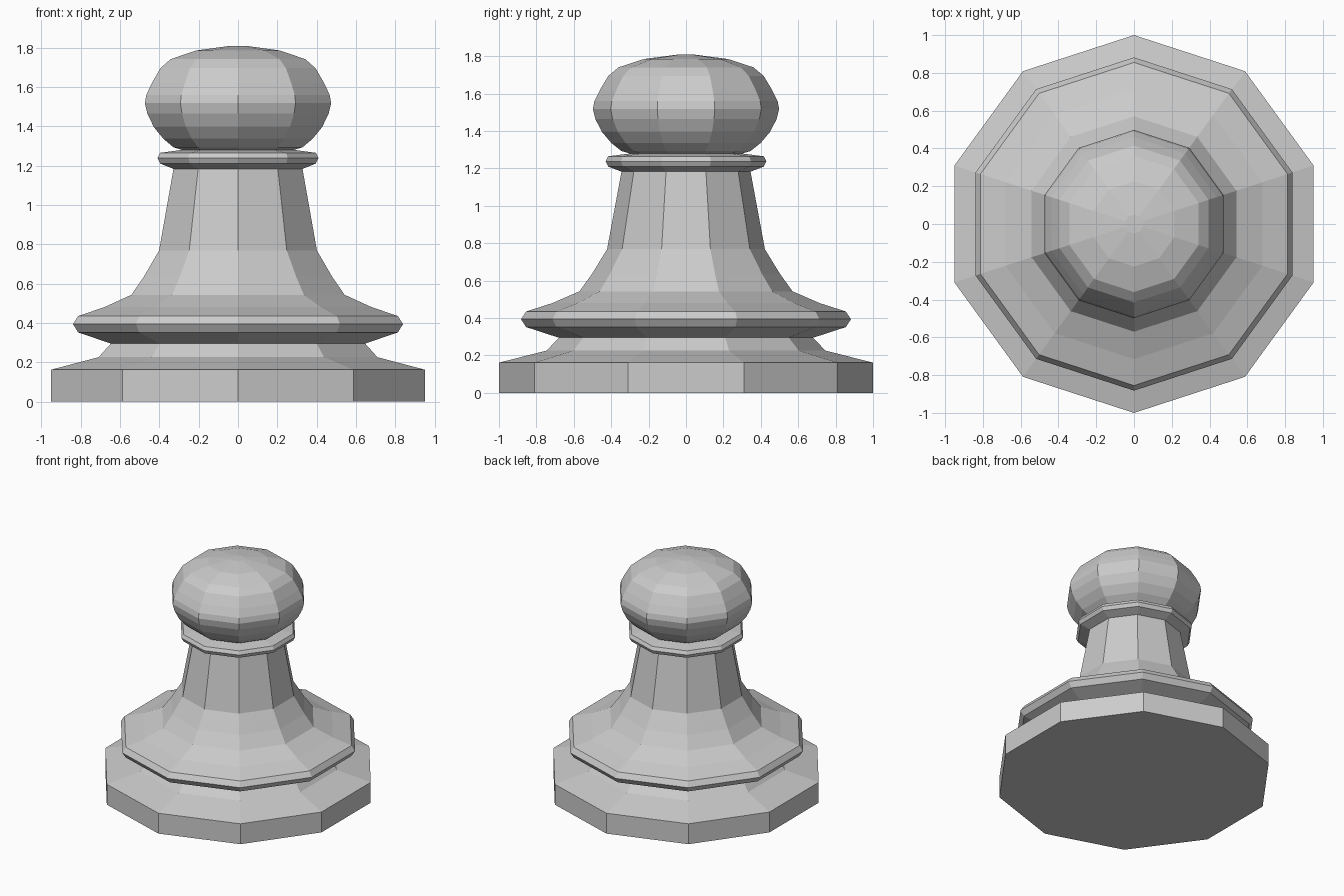
import bpy, bmesh
from math import cos, sin, pi

if "Cube" in bpy.data.objects:
    bpy.data.objects.remove(bpy.data.objects["Cube"])

SIDES = 10


def lathe(name, profile, cap_bottom=False, cap_top=False):
    """Turn a (radius, height) profile into a faceted ten-sided part."""
    bm = bmesh.new()
    rings = []
    for r, z in profile:
        angles = [pi / 2 + 2 * pi * i / SIDES for i in range(SIDES)]
        rings.append([bm.verts.new((r * cos(a), r * sin(a), z)) for a in angles])
    for low, high in zip(rings, rings[1:]):
        for i in range(SIDES):
            j = (i + 1) % SIDES
            bm.faces.new((low[i], low[j], high[j], high[i]))
    if cap_bottom:
        bm.faces.new(rings[0][::-1])
    if cap_top:
        bm.faces.new(rings[-1])
    mesh = bpy.data.meshes.new(name)
    bm.to_mesh(mesh)
    bm.free()
    obj = bpy.data.objects.new(name, mesh)
    bpy.context.collection.objects.link(obj)
    return obj


# Rings shared by neighbouring parts
base_top = (0.68, 0.295)
ring_top = (0.855, 0.435)
stem_top = (0.345, 1.183)
collar_top = (0.30, 1.28)

# Foot plate with sloped step
lathe("base", [(1, 0), (1, 0.162), (0.745, 0.226), base_top], cap_bottom=True)

# Projecting ring above the foot
lathe("base_ring", [base_top, (0.855, 0.352), (0.882, 0.394), ring_top])

# Flared stem
lathe("stem", [ring_top, (0.715, 0.48), (0.57, 0.543), (0.502, 0.637),
               (0.454, 0.716), (0.422, 0.768), stem_top])

# Thin collar under the head
lathe("collar", [stem_top, (0.416, 1.21), (0.43, 1.238), (0.416, 1.265), collar_top])

# Rounded head
lathe("head", [collar_top, (0.345, 1.293), (0.40, 1.337), (0.45, 1.396),
               (0.485, 1.465), (0.498, 1.518), (0.49, 1.56), (0.46, 1.62),
               (0.415, 1.695), (0.36, 1.741), (0.225, 1.785), (0.05, 1.808)],
      cap_top=True)
